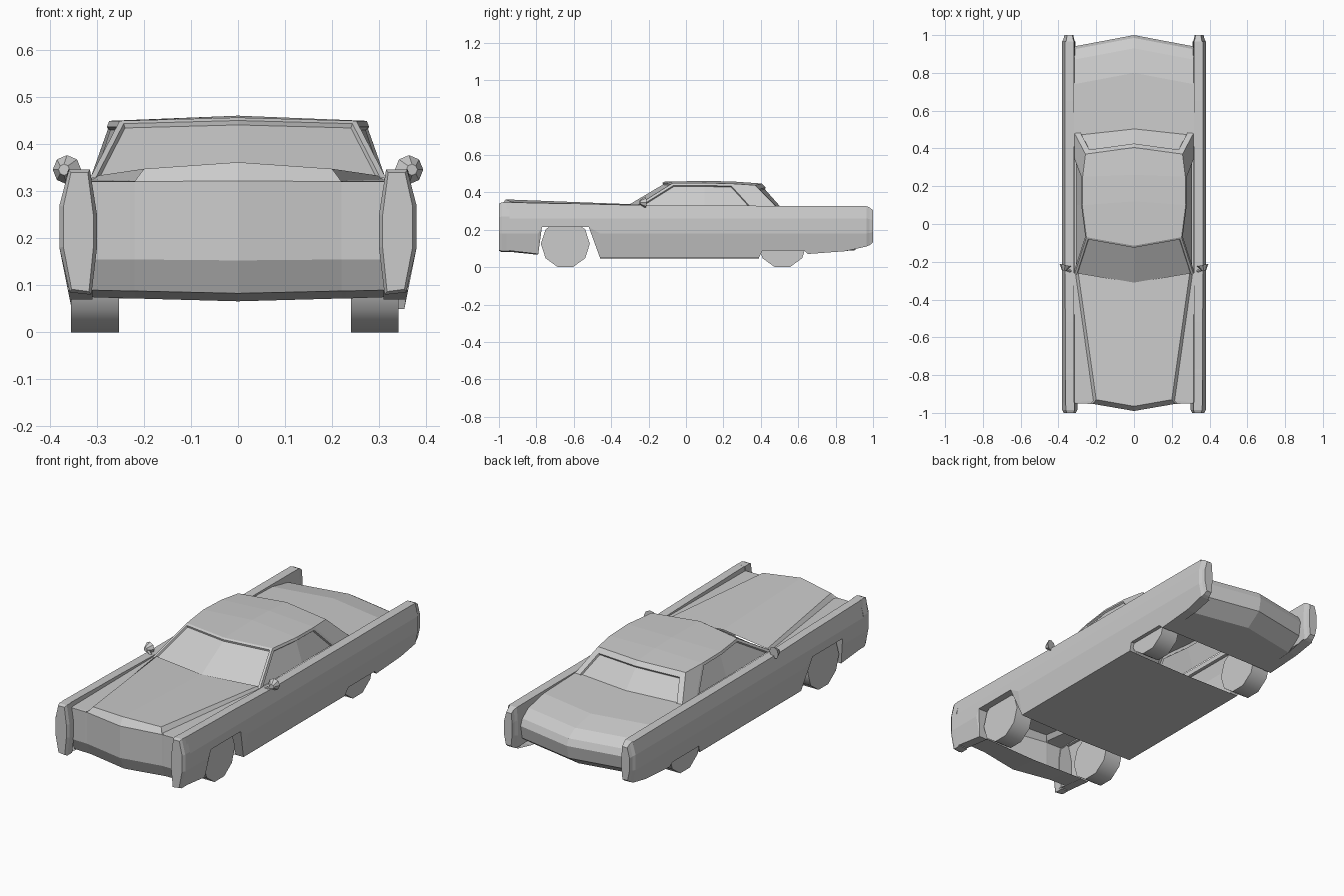
import bpy, bmesh, math
from mathutils import Vector, Matrix

if "Cube" in bpy.data.objects:
    bpy.data.objects.remove(bpy.data.objects["Cube"])


def finish(name, bm, mirror=False):
    bmesh.ops.remove_doubles(bm, verts=bm.verts, dist=0.0005)
    bmesh.ops.recalc_face_normals(bm, faces=bm.faces)
    me = bpy.data.meshes.new(name)
    bm.to_mesh(me)
    bm.free()
    ob = bpy.data.objects.new(name, me)
    bpy.context.collection.objects.link(ob)
    if mirror:
        m = ob.modifiers.new("mirror", 'MIRROR')
        m.use_clip = True
    return ob


def loft(name, rows, closed=False, mirror=True):
    """Skin a grid of points; closed makes a capped tube."""
    bm = bmesh.new()
    grid = [[bm.verts.new(p) for p in r] for r in rows]
    n = len(rows[0])
    for a, b in zip(grid, grid[1:]):
        for i in range(n if closed else n - 1):
            j = (i + 1) % n
            bm.faces.new((a[i], a[j], b[j], b[i]))
    if closed:
        bm.faces.new(grid[0])
        bm.faces.new(grid[-1])
    return finish(name, bm, mirror)


# Side panels: stations (y, top, bottom) with the wheel openings cut in
def side_x(z):
    if z > 0.26:
        return 0.38 - 0.018 * (z - 0.26) / 0.085
    if z > 0.18:
        return 0.38
    return 0.38 - 0.026 * (0.18 - z) / 0.13


stations = [(-.96, .346, .09), (-.79, .343, .07), (-.77, .342, .215), (-.52, .338, .215),
            (-.46, .336, .05), (-.26, .331, .05), (.39, .328, .05), (.41, .328, .09),
            (.63, .328, .09), (.65, .328, .07), (.85, .327, .085), (.965, .326, .11)]
rows = []
for y, zt, zb in stations:
    sec = [(.314, zt - .03), (.318, zt)]
    sec += [(side_x(z), z) for z in (zt, .26, max(.18, zb), zb)]
    sec.append((.31, zb))
    rows.append([(x, y, z) for x, z in sec])
loft("side_panels", rows)


# Fender end caps, front and rear
def end_cap(name, outline, steps):
    cx = sum(p[0] for p in outline) / len(outline)
    cz = sum(p[1] for p in outline) / len(outline)
    loft(name, [[(cx + (x - cx) * s, y, cz + (z - cz) * t) for x, z in outline]
                for y, s, t in steps], closed=True)


end_cap("front_fender_ends",
        [(.315, .346), (.36, .346), (.38, .27), (.38, .18),
         (.358, .085), (.312, .08), (.30, .18), (.30, .25)],
        [(-.945, 1, 1), (-.985, 1, 1), (-1, .8, .95)])
end_cap("rear_fender_ends",
        [(.318, .326), (.36, .326), (.38, .26), (.38, .18),
         (.363, .11), (.32, .11), (.312, .18), (.312, .26)],
        [(.75, .98, .98), (.965, 1, 1), (.982, .8, .93), (1, .7, .8)])

# Hood with raised centre, running down over the nose and underneath
loft("hood_and_nose", [
    [(0, -.31, .337), (.295, -.26, .334), (.31, -.26, .325), (.318, -.26, .325)],
    [(0, -.965, .362), (.2, -.93, .348), (.215, -.935, .322), (.318, -.945, .322)],
    [(0, -.99, .322), (.22, -.952, .321), (.23, -.952, .321), (.318, -.95, .321)],
    [(0, -.99, .153), (.22, -.952, .155), (.23, -.952, .155), (.318, -.95, .155)],
    [(0, -.955, .083), (.22, -.92, .088), (.23, -.92, .088), (.318, -.92, .09)],
    [(0, -.79, .066), (.22, -.79, .072), (.23, -.79, .072), (.318, -.79, .075)]])

# Trunk deck rolling over into the rear panel
deck = [(.47, .325), (.80, .316), (.93, .29), (.985, .255), (1.0, .22), (.985, .15), (.90, .09)]
rows = [[(0, y, z), (.2, y - .038, z), (.318, y - .06, z)] for y, z in deck]
rows.append([(x, .65, .072) for x in (0, .2, .318)])
loft("trunk_and_tail", rows)

# Floor
loft("floor", [[(0, y, .045), (.355, y, .05)] for y in (-.46, .39)])

# Cabin: base ring and roof ring per half, windows inset into the panels
base = [(0, -.32, .335), (.315, -.265, .328), (.315, .1, .326),
        (.315, .36, .325), (.315, .48, .325), (0, .515, .325)]
top = [(0, -.115, .457), (.252, -.07, .45), (.274, .1, .45),
       (.272, .25, .446), (.257, .37, .438), (0, .405, .447)]
mid = [(0, .12, .461), (0, .26, .457)]
bm = bmesh.new()
full_panels = {"front": [], "left": [], "right": [], "rear": []}
for s in (1, -1):
    b, t, m = [[bm.verts.new((x * s, y, z)) for x, y, z in pts] for pts in (base, top, mid)]
    f = [bm.faces.new((b[i], b[i + 1], t[i + 1], t[i])[::s]) for i in range(5)]
    for q in ((t[0], t[1], t[2], m[0]), (m[0], t[2], t[3], m[1]), (m[1], t[3], t[4], t[5])):
        bm.faces.new(q[::s])
    full_panels["front"].append(f[0])
    full_panels["right" if s > 0 else "left"] += f[1:3]
    full_panels["rear"].append(f[4])
bmesh.ops.remove_doubles(bm, verts=bm.verts, dist=0.0005)
bmesh.ops.recalc_face_normals(bm, faces=bm.faces)
for key, width in (("front", .012), ("left", .014), ("right", .014), ("rear", .03)):
    bmesh.ops.inset_region(bm, faces=full_panels[key], thickness=width, use_even_offset=True)
    bmesh.ops.inset_region(bm, faces=full_panels[key], thickness=.003, depth=-.009,
                           use_even_offset=True)
finish("cabin", bm)

# Wheels: ten-sided drums
for y, label in ((-.645, "front"), (.515, "rear")):
    for x, side in ((-.304, "left"), (.291, "right")):
        bm = bmesh.new()
        bmesh.ops.create_cone(bm, cap_ends=True, segments=10, radius1=.131, radius2=.131,
                              depth=.102)
        bm.transform(Matrix.Rotation(math.pi / 2, 4, 'Y'))
        low = min(v.co.z for v in bm.verts)
        if sum(abs(v.co.z - low) < .001 for v in bm.verts) < 4:
            bm.transform(Matrix.Rotation(math.pi / 10, 4, 'X'))
        low = min(v.co.z for v in bm.verts)
        bm.transform(Matrix.Translation((x, y, -low)))
        ob = finish(label + "_wheel_" + side, bm)
        bpy.ops.object.select_all(action='DESELECT')
        ob.select_set(True)
        bpy.context.view_layer.objects.active = ob
        bpy.ops.object.shade_smooth_by_angle(angle=math.radians(40))

# Door mirrors: eight-sided cups on short stalks
bm = bmesh.new()
bmesh.ops.create_cone(bm, cap_ends=True, segments=8, radius1=.031, radius2=.012, depth=.03,
                      matrix=Matrix.Translation((.367, -.232, .346))
                      @ Matrix.Rotation(math.radians(12), 4, 'Z')
                      @ Matrix.Rotation(math.pi / 2, 4, 'X'))
finish("door_mirrors", bm, True)
bm = bmesh.new()
a, b = Vector((.335, -.25, .325)), Vector((.367, -.238, .343))
bmesh.ops.create_cone(bm, cap_ends=True, segments=6, radius1=.008, radius2=.008,
                      depth=(b - a).length,
                      matrix=Matrix.Translation((a + b) / 2)
                      @ (b - a).to_track_quat('Z', 'Y').to_matrix().to_4x4())
finish("mirror_stalks", bm, True)
